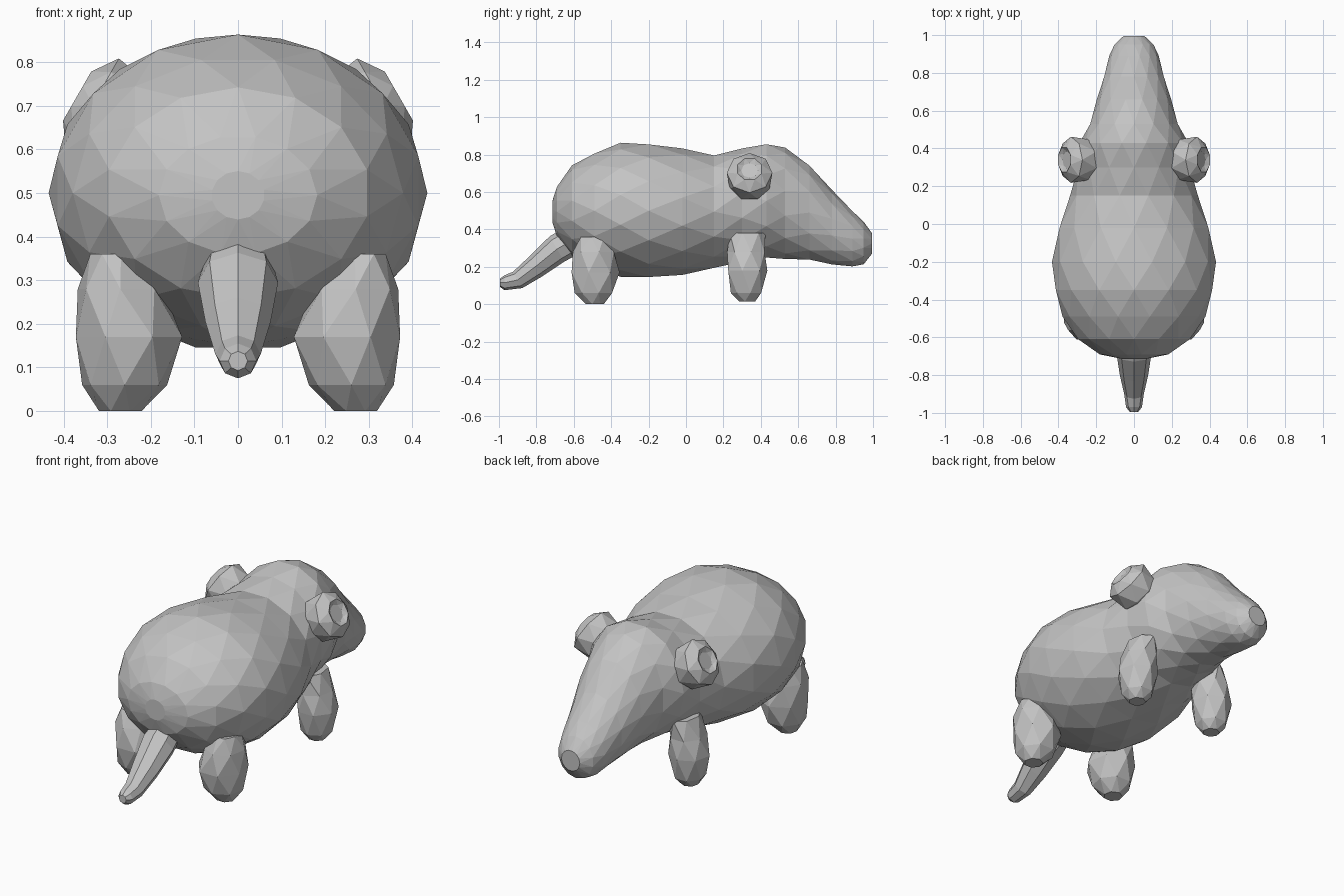
import bpy, bmesh
from math import cos, sin, pi
from mathutils import Vector

cube = bpy.data.objects.get("Cube")
if cube:
    bpy.data.objects.remove(cube, do_unlink=True)

grey = bpy.data.materials.new("plain_grey")
grey.use_nodes = True
colour = (0.55, 0.55, 0.55, 1)
grey.diffuse_color = colour
grey.node_tree.nodes["Principled BSDF"].inputs["Base Color"].default_value = colour

X, Y, Z = Vector((1, 0, 0)), Vector((0, 1, 0)), Vector((0, 0, 1))


def loft(name, rings, sides, stagger=True):
    """Skin rings of (centre, u axis, v axis, u radius, v radius)."""
    bm = bmesh.new()
    loops = []
    for i, (c, u, v, ru, rv) in enumerate(rings):
        shift = 0.5 * (i % 2) if stagger else 0
        angles = [pi / 2 + 2 * pi * (k + shift) / sides for k in range(sides)]
        loops.append([bm.verts.new(c + u * (ru * cos(a)) + v * (rv * sin(a)))
                      for a in angles])
    for i in range(len(loops) - 1):
        a, b = loops[i], loops[i + 1]
        for k in range(sides):
            n = (k + 1) % sides
            if not stagger:
                bm.faces.new((a[k], a[n], b[n], b[k]))
            elif i % 2 == 0:
                bm.faces.new((a[k], a[n], b[k]))
                bm.faces.new((b[k], a[n], b[n]))
            else:
                bm.faces.new((a[k], b[n], b[k]))
                bm.faces.new((a[k], a[n], b[n]))
    bm.faces.new(loops[0])
    bm.faces.new(loops[-1])
    bmesh.ops.recalc_face_normals(bm, faces=bm.faces)
    mesh = bpy.data.meshes.new(name)
    bm.to_mesh(mesh)
    bm.free()
    mesh.materials.append(grey)
    obj = bpy.data.objects.new(name, mesh)
    bpy.context.collection.objects.link(obj)
    return obj


# Body and head in one skin: y, half width, underside, top
profile = [
    (-0.715, 0.06, 0.44, 0.55), (-0.69, 0.18, 0.36, 0.63),
    (-0.61, 0.30, 0.26, 0.74), (-0.49, 0.375, 0.19, 0.81),
    (-0.35, 0.42, 0.15, 0.86), (-0.2, 0.43, 0.14, 0.86),
    (-0.02, 0.40, 0.16, 0.83), (0.15, 0.335, 0.19, 0.80),
    (0.3, 0.30, 0.23, 0.83), (0.43, 0.285, 0.245, 0.86),
    (0.53, 0.235, 0.245, 0.835), (0.66, 0.195, 0.235, 0.745),
    (0.78, 0.16, 0.215, 0.61), (0.89, 0.13, 0.2, 0.50),
    (0.95, 0.105, 0.215, 0.44), (0.995, 0.055, 0.27, 0.38),
]
loft("body", [(Vector((0, y, (lo + hi) / 2)), X, Z, w * 1.01, (hi - lo) * 0.505)
              for y, w, lo, hi in profile], 14)

# Tail, curving down and back: y, z, half width, half thickness
tail_path = [(-0.56, 0.37, 0.07, 0.08), (-0.69, 0.295, 0.092, 0.078),
             (-0.8, 0.205, 0.075, 0.064), (-0.9, 0.13, 0.052, 0.05),
             (-0.97, 0.115, 0.042, 0.04), (-0.995, 0.115, 0.022, 0.022)]
tail_up = Vector((0, -0.5, 0.87))
loft("tail", [(Vector((0, y, z)), X, tail_up if y > -0.95 else Z, w, h)
              for y, z, w, h in tail_path], 8, stagger=False)

# Leg shapes: z, outward shift, half width, half depth
hind_leg = [(0.0, 0.02, 0.05, 0.05), (0.06, 0.01, 0.1, 0.105),
            (0.17, 0, 0.125, 0.135), (0.28, 0.02, 0.1, 0.115),
            (0.36, 0.04, 0.05, 0.08)]
front_leg = [(0.015, 0, 0.045, 0.045), (0.06, 0, 0.08, 0.085),
             (0.18, 0, 0.105, 0.11), (0.28, -0.01, 0.09, 0.105),
             (0.38, -0.03, 0.07, 0.1)]
# Ear shape along its outward axis, ending in a shallow dent: distance, radius
ear_shape = [(-0.11, 0.06), (-0.05, 0.115), (0.045, 0.122), (0.085, 0.07),
             (0.07, 0.045)]

for side, s in (("left", 1), ("right", -1)):
    for name, shape, x, y in (("hind_leg", hind_leg, 0.25, -0.49),
                              ("front_leg", front_leg, 0.25, 0.325)):
        loft(f"{side}_{name}",
             [(Vector((s * (x + dx), y, z)), X * s, Y, w, d)
              for z, dx, w, d in shape], 7)
    axis, up = Vector((s * 0.87, 0, 0.5)), Vector((-s * 0.5, 0, 0.87))
    centre = Vector((s * 0.295, 0.34, 0.68))
    loft(f"{side}_ear", [(centre + axis * t, Y, up, r, r) for t, r in ear_shape], 8)
